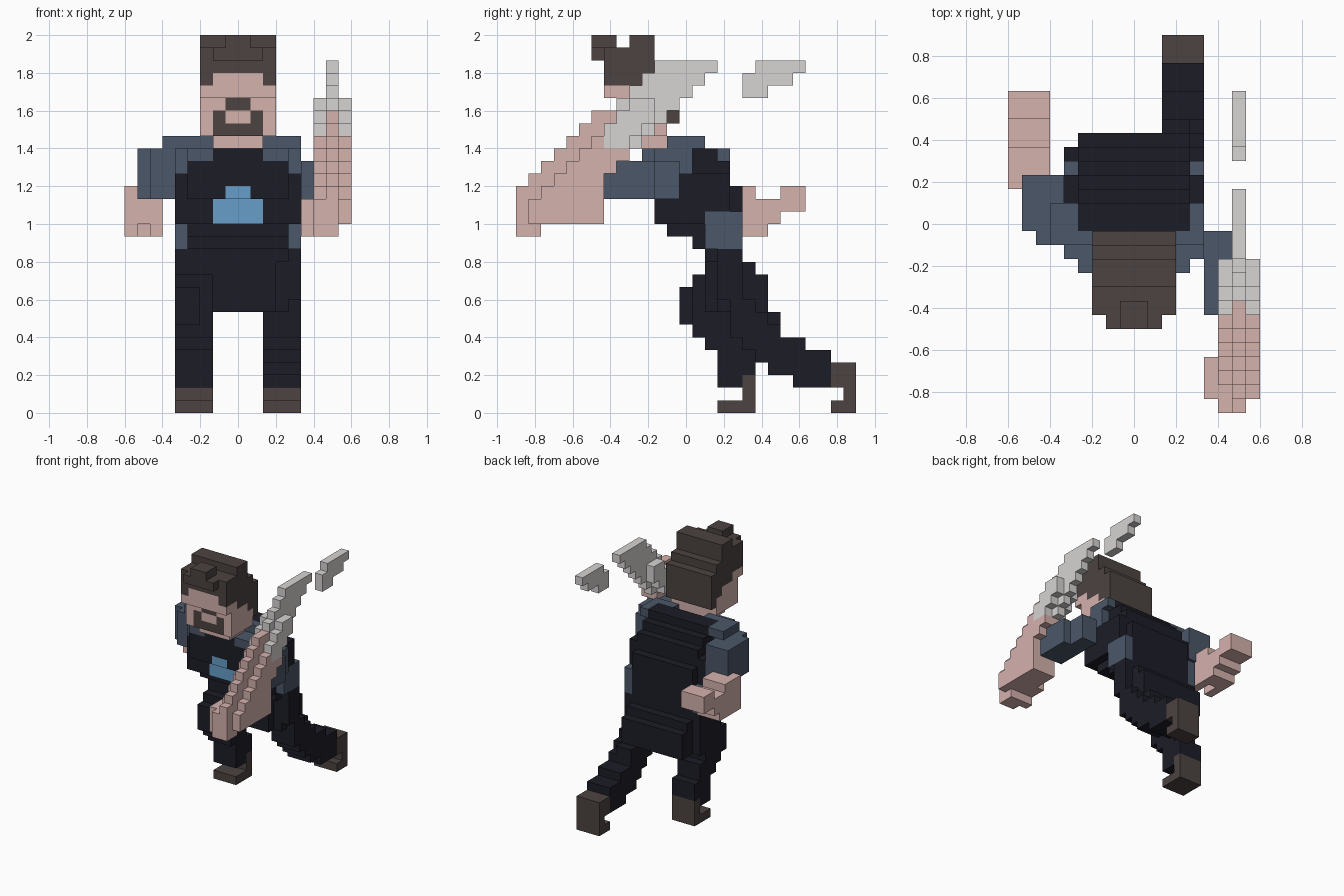
import bpy
import bmesh
from mathutils import Vector

UNIT = 1 / 15              # edge length of one block
DEPTH_OFFSET = -13.5       # shifts block rows so the figure is centred in y

default_cube = bpy.data.objects.get("Cube")
if default_cube:
    bpy.data.objects.remove(default_cube, do_unlink=True)

# Flat colours
COLOURS = {
    "navy cloth": "1C1C27",
    "slate cloth": "4B5768",
    "skin": "D5B2AE",
    "brown hair and leather": "4C4341",
    "grey steel": "D7D4D3",
    "bright blue emblem": "669DC9",
}
NAVY, SLATE, SKIN, BROWN, STEEL, EMBLEM = range(len(COLOURS))


def linear(channel):
    return ((channel + 0.055) / 1.055) ** 2.4 if channel > 0.04 else channel / 12.92


def make_material(name, code):
    rgb = [linear(byte / 255) for byte in bytes.fromhex(code)]
    material = bpy.data.materials.new(name)
    material.use_nodes = True
    material.diffuse_color = (*rgb, 1)
    shader = material.node_tree.nodes["Principled BSDF"]
    shader.inputs["Base Color"].default_value = (*rgb, 1)
    shader.inputs["Roughness"].default_value = 0.9
    return material


materials = [make_material(name, code) for name, code in COLOURS.items()]
blocks = {}                # block position -> (part name, colour)


def fill(part, colour, xs, ys, zs, mirror=False):
    """Fill a cuboid of blocks; later cuboids replace earlier ones."""
    for x in range(*xs):
        for y in range(*ys):
            for z in range(*zs):
                blocks[x, y, z] = (part, colour)
                if mirror:
                    blocks[-x - 1, y, z] = (part, colour)


def stack(part, colour, xs, base, layers):
    """Pile layers upward; each layer is (front row, back row)."""
    for height, rows in enumerate(layers, base):
        fill(part, colour, xs, rows, (height, height + 1))


def build(part):
    """Make one object from the exposed block faces of a part."""
    bm = bmesh.new()
    corners = {}

    def vertex(point):
        key = tuple(point)
        if key not in corners:
            x, y, z = key
            corners[key] = bm.verts.new(Vector((x, y + DEPTH_OFFSET, z)) * UNIT)
        return corners[key]

    for position, (owner, colour) in blocks.items():
        if owner != part:
            continue
        for axis in range(3):
            for side in (0, 1):
                neighbour = list(position)
                neighbour[axis] += 2 * side - 1
                if tuple(neighbour) in blocks:
                    continue
                loop = []
                for a, b in ((0, 0), (1, 0), (1, 1), (0, 1)):
                    corner = list(position)
                    corner[axis] += side
                    corner[(axis + 1) % 3] += a
                    corner[(axis + 2) % 3] += b
                    loop.append(vertex(corner))
                face = bm.faces.new(loop if side else loop[::-1])
                face.material_index = colour
    mesh = bpy.data.meshes.new(part)
    bm.to_mesh(mesh)
    bm.free()
    for material in materials:
        mesh.materials.append(material)
    bpy.context.collection.objects.link(bpy.data.objects.new(part, mesh))


# Pelvis and the two striding legs
stack("pelvis", NAVY, (-3, 3), 8, [(15, 20)] * 3 + [(15, 19), (15, 18)])
stack("pelvis", NAVY, (-4, 4), 8, [(16, 20)] * 3 + [(16, 19), (15, 18)])
stack("front_leg", NAVY, (-5, -2), 2,
      [(16, 18), (16, 19), (16, 19), (15, 18), (14, 18)]
      + [(14, 17), (14, 18), (14, 18), (14, 18), (15, 18), (15, 18)])
fill("front_leg", NAVY, (-5, -3), (13, 14), (7, 10))
stack("back_leg", NAVY, (2, 5), 2,
      [(22, 25), (20, 25), (19, 25), (18, 23), (17, 21)])
stack("back_leg", NAVY, (2, 4), 7, [(17, 21), (16, 20)])
stack("back_leg", NAVY, (4, 5), 7, [(17, 20), (17, 19)] + [(16, 18)] * 4)

# Boots
fill("front_boot", BROWN, (-5, -2), (18, 19), (0, 3))
fill("front_boot", BROWN, (-5, -2), (16, 19), (0, 1))
fill("back_boot", BROWN, (2, 5), (25, 27), (2, 4))
fill("back_boot", BROWN, (2, 5), (26, 27), (1, 2))
fill("back_boot", BROWN, (2, 5), (25, 27), (0, 1))

# Vest, leaning forward
stack("vest", NAVY, (-4, 4), 13,
      [(14, 18), (12, 18), (11, 18), (11, 18), (10, 18)]
      + [(10, 17)] * 2 + [(10, 16)])
fill("vest", NAVY, (4, 5), (11, 17), (15, 19), mirror=True)
fill("vest", NAVY, (-4, 4), (13, 15), (21, 22))

# Shirt showing at the hips and shoulders
fill("shirt", SLATE, (4, 5), (15, 18), (13, 16), mirror=True)
fill("shirt", SLATE, (2, 4), (10, 13), (20, 21), mirror=True)
fill("shirt", SLATE, (4, 5), (11, 14), (19, 21), mirror=True)
fill("shirt", SLATE, (2, 4), (12, 13), (21, 22), mirror=True)
fill("shirt", SLATE, (4, 5), (12, 15), (21, 22), mirror=True)

# Chest emblem
fill("emblem", EMBLEM, (-2, 2), (11, 12), (15, 17))
fill("emblem", EMBLEM, (-1, 1), (10, 11), (17, 18))

# Right arm, swung back, with a loosely closed hand
fill("right_sleeve", SLATE, (-8, -5), (13, 17), (17, 21))
fill("right_sleeve", SLATE, (-7, -5), (12, 13), (17, 21))
fill("right_sleeve", SLATE, (-6, -5), (12, 15), (21, 22))
stack("right_hand", SKIN, (-9, -6), 15, [(16, 21), (16, 23)])
fill("right_hand", SKIN, (-9, -6), (18, 20), (14, 15))
for column in (-9, -7):
    fill("right_hand", SKIN, (column, column + 1), (16, 18), (14, 15))
fill("right_hand", SKIN, (-9, -6), (17, 19), (17, 18))
fill("right_hand", SKIN, (-9, -6), (21, 23), (17, 18))
fill("right_hand", SKIN, (-9, -8), (16, 17), (17, 18))

# Left arm, reaching forward and rising in steps towards the blade
fill("left_sleeve", SLATE, (5, 7), (7, 13), (17, 20))
fill("left_sleeve", SLATE, (7, 8), (7, 11), (17, 20))
for row in range(7):
    fill("left_arm", SKIN, (7, 8), (row, row + 1), (15, min(18 + row, 24)))
    if row:
        for column in (6, 8):
            fill("left_arm", SKIN, (column, column + 1), (row, row + 1), (15, 16 + row))
fill("left_arm", SKIN, (7, 8), (7, 8), (20, 24))
fill("left_arm", SKIN, (7, 9), (7, 8), (19, 21))
fill("left_arm", SKIN, (7, 9), (8, 9), (20, 21))
fill("left_arm", SKIN, (6, 8), (0, 2), (14, 17))
fill("left_arm", SKIN, (5, 6), (1, 2), (14, 17))
fill("left_arm", SKIN, (5, 6), (2, 4), (15, 17))

# Blade with its thicker root and the separate tip
for row in range(8, 16):
    fill("blade", STEEL, (7, 8), (row, row + 1), (max(21, 12 + row), min(17 + row, 28)))
for row in range(7, 11):
    for column in (6, 8):
        fill("blade", STEEL, (column, column + 1), (row, row + 1),
             (max(21, 13 + row), min(16 + row, 25)))
stack("blade_tip", STEEL, (7, 8), 25, [(18, 20), (18, 22), (19, 23)])

# Neck and face
fill("neck", SKIN, (-2, 2), (9, 12), (21, 22))
stack("head", SKIN, (-3, 3), 22, [(8, 12), (8, 12), (8, 12), (7, 12), (7, 11)])

# Hair: crown, back, sideburns and tuft
stack("hair", BROWN, (-3, 3), 27, [(7, 12), (7, 11)])
fill("hair", BROWN, (-3, 3), (9, 11), (29, 30))
fill("hair", BROWN, (-3, 3), (12, 13), (23, 27))
fill("hair", BROWN, (-3, 3), (11, 12), (24, 27))
fill("hair", BROWN, (2, 3), (7, 12), (26, 27), mirror=True)
fill("hair", BROWN, (2, 3), (9, 12), (25, 26), mirror=True)
fill("hair", BROWN, (-2, 2), (6, 7), (28, 29))
fill("hair", BROWN, (-1, 1), (6, 8), (29, 30))

# Moustache and beard
fill("moustache", BROWN, (-1, 1), (8, 9), (24, 25))
fill("beard", BROWN, (-2, 2), (8, 9), (22, 23))
fill("beard", BROWN, (1, 2), (8, 9), (23, 24), mirror=True)

for part in sorted({owner for owner, colour in blocks.values()}):
    build(part)
